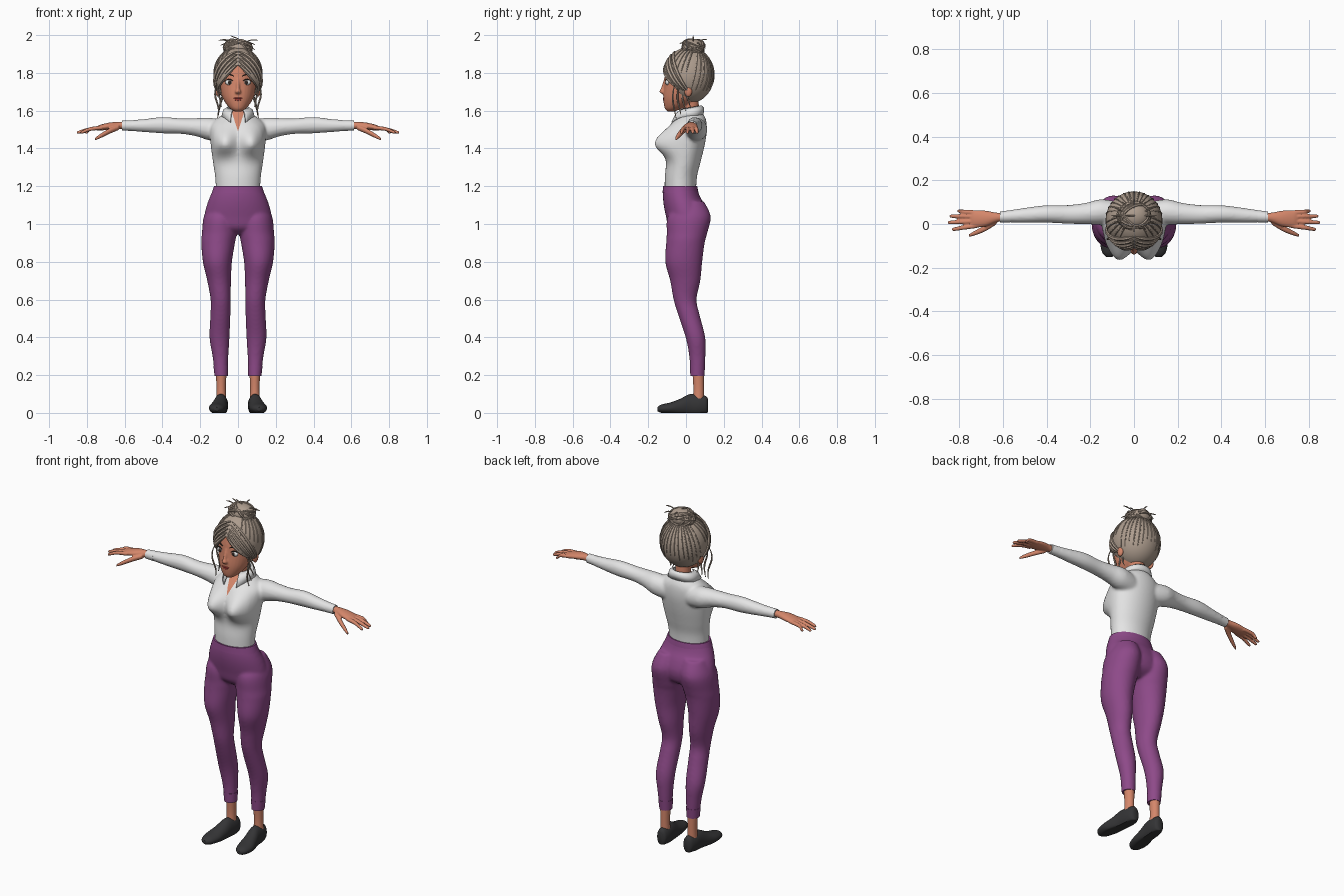
import bpy, bmesh, math, random
from mathutils import Vector, Matrix

random.seed(4)
if "Cube" in bpy.data.objects:
    bpy.data.objects.remove(bpy.data.objects["Cube"])


def material(name, *rgb):
    mat = bpy.data.materials.new(name)
    mat.use_nodes = True
    mat.diffuse_color = (*rgb, 1)
    mat.node_tree.nodes["Principled BSDF"].inputs["Base Color"].default_value = (*rgb, 1)
    return mat


SKIN = material("warm skin", .66, .24, .145)
WHITE = material("shirt white", .78, .78, .78)
PURPLE = material("trouser purple", .27, .068, .25)
HAIR = material("ash blonde", .42, .335, .27)
SHOE = material("shoe charcoal", .035, .035, .037)
LIPS = material("lip red", .52, .07, .06)
EYE = material("eye white", .85, .85, .85)
DARK = material("dark brown", .03, .02, .016)
SIDES = (1, -1)


def blend(a, b, c, d, t):
    """Catmull-Rom interpolation between b and c."""
    return [.5 * (2*q + (r-p)*t + (2*p - 5*q + 4*r - s)*t*t + (3*q - p - 3*r + s)*t**3)
            for p, q, r, s in zip(a, b, c, d)]


def loft(bm, axis, rings, side=1, seg=32, sub=5):
    """Skin elliptical rings (position, centre, centre, radius, radius) along an axis."""
    n = len(rings)
    fine = [blend(rings[max(i-1, 0)], rings[i], rings[i+1], rings[min(i+2, n-1)], k / sub)
            for i in range(n-1) for k in range(sub)] + [rings[-1]]
    loops = []
    for t, c1, c2, r1, r2 in fine:
        loop = []
        for k in range(seg):
            a = math.tau * k / seg
            u, v = c1 + r1 * math.cos(a), c2 + r2 * math.sin(a)
            x, y, z = {"x": (t, u, v), "y": (u, t, v), "z": (u, v, t)}[axis]
            loop.append(bm.verts.new((x * side, y, z)))
        loops.append(loop)
    for lo, hi in zip(loops, loops[1:]):
        for k in range(seg):
            j = (k + 1) % seg
            bm.faces.new((lo[k], lo[j], hi[j], hi[k]))
    bm.faces.new(loops[0])
    bm.faces.new(loops[-1])


def ball(bm, loc, scale, seg=32):
    bmesh.ops.create_uvsphere(bm, u_segments=seg, v_segments=seg // 2, radius=1,
                              matrix=Matrix.LocRotScale(Vector(loc), None, Vector(scale)))


def apply_modifier(obj, kind, **settings):
    mod = obj.modifiers.new(kind.title(), kind)
    for key, value in settings.items():
        setattr(mod, key, value)
    bpy.ops.object.modifier_apply(modifier=mod.name)


def finish(name, bm, mat, voxel=0, smooth=6):
    """Make the object; a voxel size fuses its shells into one soft skin."""
    bmesh.ops.recalc_face_normals(bm, faces=bm.faces)
    mesh = bpy.data.meshes.new(name)
    bm.to_mesh(mesh)
    bm.free()
    obj = bpy.data.objects.new(name, mesh)
    bpy.context.collection.objects.link(obj)
    bpy.ops.object.select_all(action="DESELECT")
    obj.select_set(True)
    bpy.context.view_layer.objects.active = obj
    if voxel:
        apply_modifier(obj, "REMESH", mode="VOXEL", voxel_size=voxel)
        apply_modifier(obj, "SMOOTH", factor=.5, iterations=smooth)
    obj.data.materials.clear()
    obj.data.materials.append(mat)
    bpy.ops.object.shade_smooth_by_angle(angle=math.radians(50))
    return obj


def tubes(name, paths, radius, mat, taper=.35):
    """Rounded strands along point paths, thinner at the ends."""
    curve = bpy.data.curves.new(name, "CURVE")
    curve.dimensions, curve.bevel_depth, curve.bevel_resolution = "3D", radius, 1
    curve.use_fill_caps = True
    for path in paths:
        spline = curve.splines.new("POLY")
        spline.points.add(len(path) - 1)
        for i, (point, p) in enumerate(zip(spline.points, path)):
            point.co = (*p, 1)
            point.radius = taper + (1 - taper) * math.sin(math.pi * i / (len(path) - 1))
    temp = bpy.data.objects.new(name, curve)
    bpy.context.collection.objects.link(temp)
    graph = bpy.context.evaluated_depsgraph_get()
    bm = bmesh.new()
    bm.from_mesh(temp.evaluated_get(graph).to_mesh())
    bpy.data.objects.remove(temp)
    return finish(name, bm, mat)


# Shirt: torso with bust, fused with both sleeves
bm = bmesh.new()
loft(bm, "z", [(1.17, 0, -.03, .116, .083), (1.25, 0, -.027, .121, .085), (1.32, 0, -.015, .131, .09),
               (1.4, 0, -.005, .142, .1), (1.47, 0, .004, .148, .104), (1.52, 0, .015, .145, .095),
               (1.555, 0, .025, .115, .08), (1.585, 0, .03, .07, .06), (1.605, 0, .03, .045, .045)], seg=72)
for v in bm.verts:
    x, y, z = v.co
    if y < 0:
        spread = .055 if z > 1.425 else .042
        v.co.y -= .076 * math.exp(-((abs(x) - .077) / .046)**2 / 2 - ((z - 1.425) / spread)**2 / 2) * min(1, -y / .05)
for s in SIDES:
    loft(bm, "x", [(.06, .05, 1.49, .05, .06), (.15, .055, 1.502, .058, .06), (.22, .048, 1.512, .049, .048),
                   (.3, .044, 1.518, .043, .041), (.4, .046, 1.523, .04, .043), (.5, .04, 1.521, .034, .034),
                   (.61, .033, 1.521, .024, .025)], s)
shirt = finish("shirt", bm, WHITE, .008, 5)

# Open neckline cut into the shirt
shirt.data.materials.append(SKIN)
bm = bmesh.new()
bm.from_mesh(shirt.data)
for s in SIDES:
    bmesh.ops.bisect_plane(bm, geom=bm.verts[:] + bm.edges[:] + bm.faces[:],
                           plane_co=(0, 0, 1.49), plane_no=(1, 0, .32 * s))
for f in bm.faces:
    c = f.calc_center_median()
    f.material_index = int(c.y < 0 and abs(c.x) < .32 * (c.z - 1.49))
bm.to_mesh(shirt.data)
bm.free()

# Sleeve cuffs
bm = bmesh.new()
for s in SIDES:
    loft(bm, "x", [(.565, .035, 1.521, .028, .028), (.615, .032, 1.521, .025, .026)], s)
finish("sleeve_cuffs", bm, WHITE)

# Folded collar, open at the front
bm = bmesh.new()
rows = []
for i in range(41):
    a = math.radians(28 + 304 * i / 40)
    c, n = math.cos(a), math.sin(a)
    top = Vector((.055 * n, .025 - .055 * c, 1.605 + .01 * (1 - c)))
    low = Vector((.085 * n, .02 - (.09 + .02 * c) * c, top.z - .045 - .04 * max(0, c)**4))
    mid = top.lerp(low, .4) + Vector((.008 * n, -.008 * c, .006))
    rows.append([bm.verts.new(p) for p in (top, mid, low)])
for p, q in zip(rows, rows[1:]):
    for k in range(2):
        bm.faces.new((p[k], q[k], q[k+1], p[k+1]))
collar = finish("collar", bm, WHITE)
apply_modifier(collar, "SOLIDIFY", thickness=.007, offset=0)

# Trousers: hips fused with both legs
bm = bmesh.new()
loft(bm, "z", [(1.2, 0, -.031, .125, .088), (1.15, 0, -.025, .146, .097), (1.1, 0, -.01, .165, .108),
               (1.04, 0, .004, .178, .11), (.98, 0, .004, .17, .095), (.945, 0, 0, .08, .05)], seg=48)
for s in SIDES:
    loft(bm, "z", [(1.12, .082, .03, .06, .065), (1.04, .093, .017, .088, .114), (.95, .099, .005, .092, .107),
                   (.9, .105, -.003, .089, .102), (.8, .109, -.012, .077, .098), (.7, .1, -.004, .063, .08),
                   (.6, .092, -.005, .053, .061), (.52, .093, .015, .053, .057), (.4, .098, .05, .053, .052),
                   (.3, .093, .06, .042, .043), (.2, .089, .06, .034, .037)], s)
finish("trousers", bm, PURPLE, .008, 6)

# Waistband and ankle cuffs
bm = bmesh.new()
loft(bm, "z", [(1.165, 0, -.029, .139, .095), (1.202, 0, -.031, .126, .09)], seg=48)
for s in SIDES:
    loft(bm, "z", [(.195, .089, .06, .035, .037), (.25, .091, .061, .039, .04)], s)
finish("waistband_and_cuffs", bm, PURPLE)

# Ankles
bm = bmesh.new()
for s in SIDES:
    loft(bm, "z", [(.05, .089, .065, .028, .03), (.13, .089, .067, .025, .028), (.23, .089, .064, .029, .031)], s)
finish("ankles", bm, SKIN)

# Shoes with flat soles
bm = bmesh.new()
for s in SIDES:
    loft(bm, "y", [(-.152, .113, .02, .012, .01), (-.13, .112, .022, .034, .022), (-.08, .108, .025, .046, .031),
                   (-.03, .1, .03, .042, .045), (.02, .092, .04, .037, .059), (.07, .088, .04, .036, .056),
                   (.105, .086, .04, .029, .049), (.116, .086, .04, .016, .035)], s)
for v in bm.verts:
    v.co.z = max(v.co.z, 0)
finish("shoes", bm, SHOE)

# Hands: palm, four fingers and thumb
bm = bmesh.new()
for s in SIDES:
    loft(bm, "x", [(.59, .032, 1.521, .019, .02), (.63, .03, 1.522, .022, .019), (.68, .025, 1.518, .036, .019),
                   (.73, .023, 1.51, .04, .015), (.75, .023, 1.506, .034, .01)], s)
    for y, end_y, tip in ((-.008, -.024, .835), (.013, .007, .853), (.034, .036, .845), (.052, .059, .81)):
        loft(bm, "x", [(.72, y, 1.51, .011, .011), (.78, (y + end_y) / 2, 1.503, .0105, .0105),
                       (tip - .01, end_y, 1.486, .0085, .0085), (tip, end_y, 1.483, .004, .004)], s, 12)
    loft(bm, "x", [(.63, .014, 1.512, .016, .014), (.68, -.018, 1.492, .015, .015),
                   (.73, -.042, 1.465, .011, .012), (.757, -.053, 1.449, .006, .007)], s, 12)
finish("hands", bm, SKIN, .004, 3)

# Head: skull, neck, nose and ears
bm = bmesh.new()
loft(bm, "z", [(1.595, 0, -.08, .016, .016), (1.61, 0, -.068, .04, .043), (1.64, 0, -.043, .066, .075),
               (1.68, 0, -.02, .086, .1), (1.74, 0, -.002, .098, .113), (1.8, 0, .004, .1, .114),
               (1.86, 0, .005, .088, .1), (1.9, 0, .01, .05, .07)])
loft(bm, "z", [(1.5, 0, .03, .05, .048), (1.57, 0, .03, .042, .042), (1.68, 0, .02, .045, .045)])
loft(bm, "z", [(1.77, 0, -.108, .008, .008), (1.72, 0, -.117, .01, .015), (1.7, 0, -.122, .016, .019),
               (1.688, 0, -.113, .012, .012)])
for s in SIDES:
    ball(bm, (.105 * s, .012, 1.705), (.014, .022, .033))
finish("head", bm, SKIN, .005, 3)

# Eyes, irises, brows, lashes and lips
bm, iris = bmesh.new(), bmesh.new()
for s in SIDES:
    ball(bm, (.046 * s, -.097, 1.75), (.022, .012, .015))
    ball(iris, (.045 * s, -.104, 1.75), (.01, .007, .011), 16)
finish("eyes", bm, EYE)
finish("irises", iris, DARK)
brow, lash = [], []
for s in SIDES:
    steps = [i / 8 for i in range(9)]
    brow.append([((.022 + .055 * t) * s, -.111 + .03 * t * t, 1.782 + .013 * math.sin(2.3 * t)) for t in steps])
    lash.append([((.023 + .05 * t) * s, -.108 + .022 * t * t, 1.754 + .012 * math.sin(math.pi * t)) for t in steps])
tubes("eyebrows", brow, .005, DARK)
tubes("eyelashes", lash, .0035, DARK)
bm = bmesh.new()
for z, w, h in ((1.666, .024, .006), (1.658, .019, .007)):
    ball(bm, (0, -.113, z), (w, .01, h), 24)
finish("lips", bm, LIPS)

# Hair cap with the face opening cut out
bm = bmesh.new()
half = [(.04, 1.822), (.075, 1.785), (.092, 1.74), (.096, 1.68), (.096, 1.56)]
outline = [(0, 1.84)] + half + [(-x, z) for x, z in reversed(half)]
face = bm.faces.new([bm.verts.new((x, -.3, z)) for x, z in outline])
for v in bmesh.ops.extrude_face_region(bm, geom=[face])["geom"]:
    if isinstance(v, bmesh.types.BMVert):
        v.co.y = -.035
cutter = finish("face_cutter", bm, HAIR)
cutter.hide_render = True
bm = bmesh.new()
CENTRE, SIZE = Vector((0, .015, 1.787)), Vector((.13, .134, .149))
ball(bm, CENTRE, SIZE, 64)
hair = finish("hair_cap", bm, HAIR)
apply_modifier(hair, "BOOLEAN", operation="DIFFERENCE", solver="EXACT", object=cutter)
bpy.data.objects.remove(cutter)


def sweep(start, end, lift=1.0):
    """Path over the hair cap between two directions."""
    a, b = Vector(start).normalized(), Vector(end).normalized()
    return [CENTRE + a.lerp(b, i / 12).normalized() * SIZE * lift for i in range(13)]


# Swept strands and the front curtains
strands, curtains = [], []
for i in range(30):
    a = math.tau * i / 30
    if abs(math.sin(a)) > .5 or math.cos(a) < 0:
        strands.append(sweep((math.sin(a), -math.cos(a), random.uniform(-.7, -.2)) if math.cos(a) < 0
                             else (math.sin(a), -math.cos(a), .1), (0, .25, 1)))
for s in SIDES:
    for k in range(5):
        curtains.append(sweep((.03 * s, -.9 + .1 * k, .36 + .1 * k), (.9 * s, -.5 + .13 * k, -.5 - .04 * k), 1.01))
tubes("hair_strands", strands, .004, HAIR)
tubes("hair_curtains", curtains, .011, HAIR)

# Loose wisps beside the face and at the nape
wisps = []
for s in SIDES:
    for k in range(4):
        wisps.append([((.112 - .01 * k + .01 * math.sin(6 * t + k)) * s, -.06 + .025 * k - .01 * math.sin(4 * t),
                       1.74 - (.18 - .02 * k) * t) for t in [i / 10 for i in range(11)]])
tubes("hair_wisps", wisps, .005, HAIR)

# Bun wound with loops and flyaway ends
bm = bmesh.new()
bun = Vector((0, .038, 1.933))
ball(bm, bun, (.07, .06, .048))
finish("bun", bm, HAIR)
loops = []
for k in range(9):
    turn = Matrix.Rotation(random.uniform(-.9, .9), 3, "X") @ Matrix.Rotation(random.uniform(-.9, .9), 3, "Y")
    loops.append([bun + turn @ Vector((math.cos(a), math.sin(a), 0)) * Vector((.074, .062, .05))
                  for a in [math.tau * i / 24 for i in range(25)]])
tubes("bun_loops", loops, .007, HAIR, .8)
ends = []
for k in range(12):
    a = math.tau * k / 12
    out = Vector((math.cos(a) * .1, math.sin(a) * .07, random.uniform(-.02, .05)))
    ends.append([bun + out * t + Vector((0, 0, .06 * t * (1 - t))) for t in (.4, .6, .8, .95, 1.05)])
ends.append([bun + Vector((.02 - .06 * t, 0, .04 + .024 * t)) for t in (0, .3, .6, .8, 1)])
tubes("bun_flyaways", ends, .0035, HAIR)
